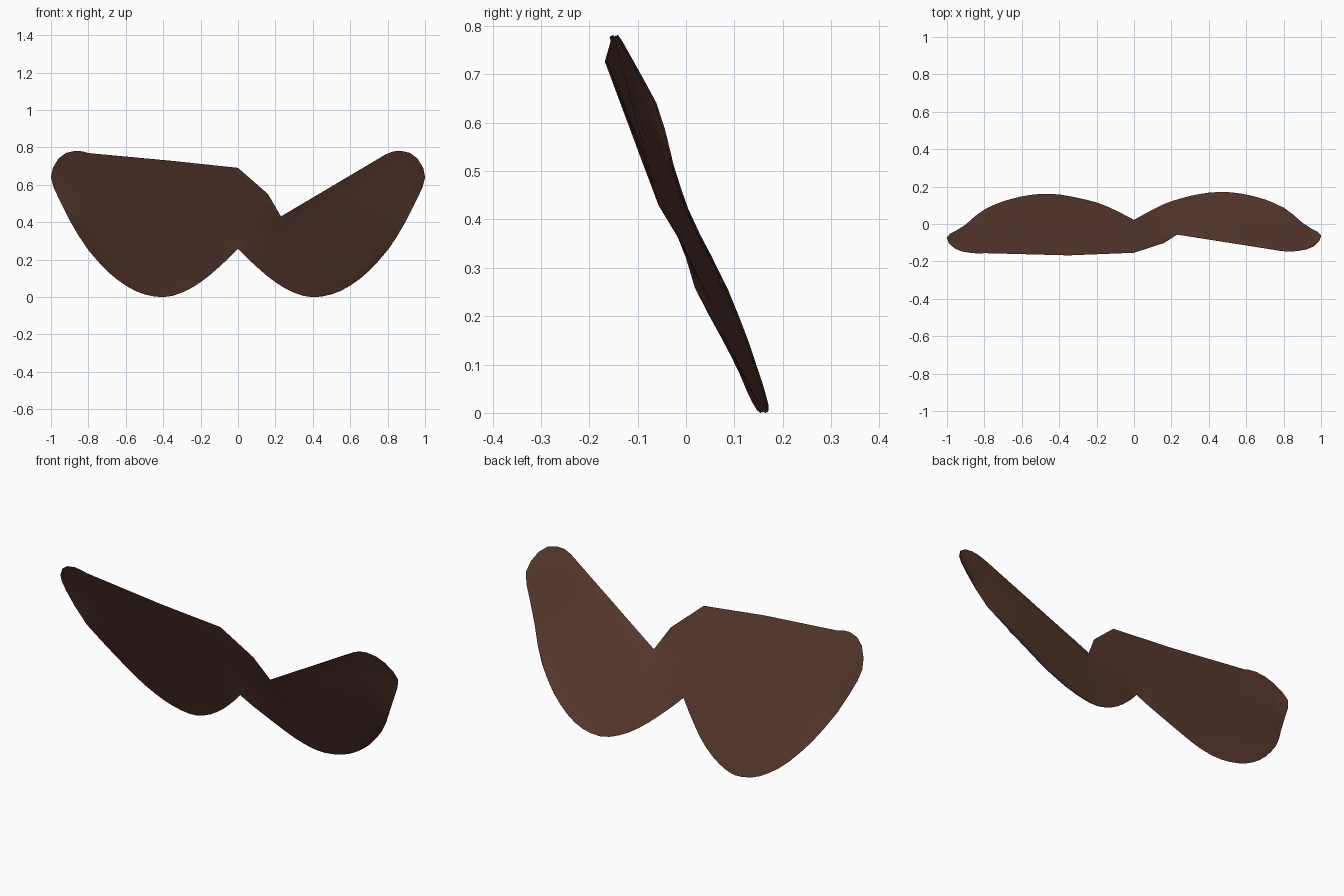
import bpy
from mathutils import Vector
from mathutils.geometry import delaunay_2d_cdt

if "Cube" in bpy.data.objects:
    bpy.data.objects.remove(bpy.data.objects["Cube"])

# Rim of one lobe (x, z, y): centre notch -> belly -> rounded tip
LOBE = [(0, .26, .02), (.05, .208, .048), (.1, .162, .075), (.15, .118, .1),
        (.2, .08, .12), (.25, .048, .135), (.3, .024, .148), (.35, .007, .158),
        (.4, 0, .166), (.45, .004, .169), (.5, .015, .169), (.55, .034, .164),
        (.6, .062, .156), (.65, .097, .144), (.7, .14, .13), (.75, .193, .11),
        (.8, .252, .086), (.85, .325, .05), (.9, .41, .005), (.95, .51, -.027),
        (.985, .585, -.045), (1, .64, -.063), (.99, .69, -.09), (.96, .74, -.118),
        (.92, .77, -.135), (.87, .781, -.143), (.83, .778, -.146), (.79, .762, -.143)]
# Upper bridge between the two tips
BRIDGE = [(.23, .43, -.055), (.16, .55, -.1), (0, .69, -.152), (-.35, .727, -.166)]


def lean(z):
    """Average backward lean of the sheet."""
    return .16 - .42 * z


# Closed outline; the left lobe mirrors the right one and sits a little further forward
left = [(-x, z, y - .01 * min(1, x / .3)) for x, z, y in reversed(LOBE[1:])]
left[0] = (-.8, .769, -.154)
corners = [Vector(p) for p in LOBE + BRIDGE + left]

# Split long rim edges evenly
rim = []
for a, b in zip(corners, corners[1:] + corners[:1]):
    parts = max(1, round((b - a).length / .06))
    rim += [a.lerp(b, k / parts) for k in range(parts)]
n = len(rim)

# Fill the rim with a triangulated grid
step = .05
grid = [Vector((-1 + i * step + .013, j * step + .021)) for i in range(41) for j in range(16)]
grid = [g for g in grid if min((g - r.xy).length for r in rim) > .02]
edges = [(i, (i + 1) % n) for i in range(n)]
pts, _, tris, origin, *_ = delaunay_2d_cdt([r.xy for r in rim] + grid, edges,
                                           [list(range(n))], 1, 1e-5)
used = sorted({i for f in tris for i in f})
remap = {old: new for new, old in enumerate(used)}
faces = [[remap[i] for i in f] for f in tris]

# Stretch the depth smoothly from the rim over the interior
fixed, offset = set(), [0.0] * len(used)
for new, old in enumerate(used):
    src = [s for s in origin[old] if s < n]
    if src:
        fixed.add(new)
        offset[new] = rim[src[0]].z - lean(rim[src[0]].y)
near = [set() for _ in used]
for f in faces:
    for i in f:
        near[i].update(set(f) - {i})
for _ in range(400):
    for i, ring in enumerate(near):
        if i not in fixed:
            offset[i] = sum(offset[j] for j in ring) / len(ring)
verts = [(pts[o].x, lean(pts[o].y) + offset[k], pts[o].y) for k, o in enumerate(used)]

mesh = bpy.data.meshes.new("moustache")
mesh.from_pydata(verts, [], faces)
mesh.update()
moustache = bpy.data.objects.new("moustache", mesh)
bpy.context.collection.objects.link(moustache)

# Dark brown hair colour
brown = bpy.data.materials.new("dark_brown")
brown.diffuse_color = (.1, .042, .028, 1)
brown.use_nodes = True
brown.node_tree.nodes["Principled BSDF"].inputs["Base Color"].default_value = brown.diffuse_color
mesh.materials.append(brown)

bpy.context.view_layer.objects.active = moustache
moustache.select_set(True)
bpy.ops.object.shade_smooth_by_angle()

# Paper-thin front and back skins
solid = moustache.modifiers.new("thickness", 'SOLIDIFY')
solid.thickness = .004
solid.offset = 0
solid.use_rim = False
